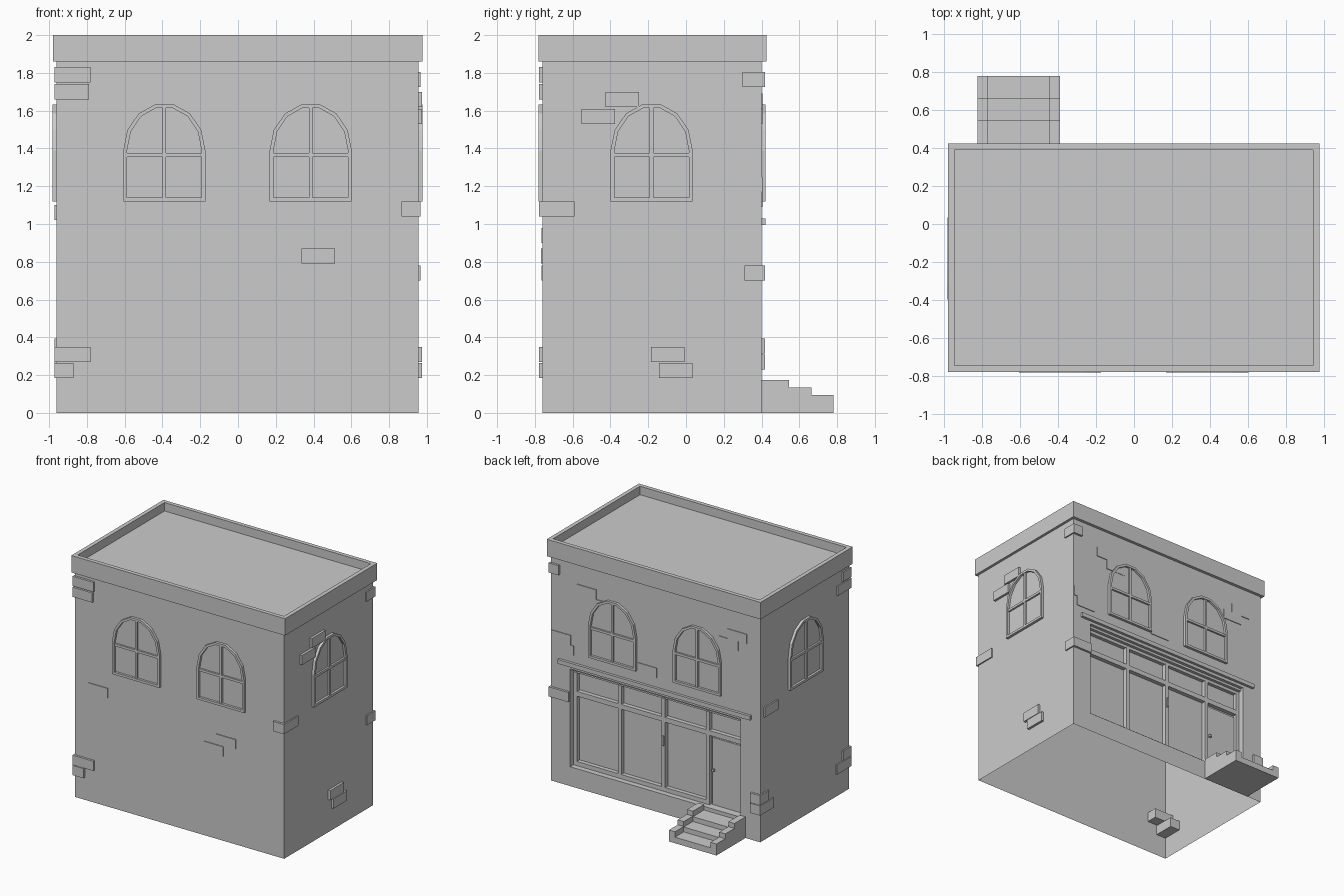
import bpy, bmesh, math
from mathutils import Matrix, Vector

cube = bpy.data.objects.get("Cube")
if cube:
    bpy.data.objects.remove(cube)

GREY = (0.6, 0.6, 0.6, 1)
stone = bpy.data.materials.new("plain_grey")
stone.use_nodes = True
stone.diffuse_color = GREY
stone.node_tree.nodes["Principled BSDF"].inputs["Base Color"].default_value = GREY

# Outer faces of the walls
X0, X1, Y0, Y1 = -0.96, 0.955, -0.76, 0.4
EAVES = 1.86


def finish(name, bm):
    bmesh.ops.recalc_face_normals(bm, faces=bm.faces)
    mesh = bpy.data.meshes.new(name)
    bm.to_mesh(mesh)
    bm.free()
    mesh.materials.append(stone)
    obj = bpy.data.objects.new(name, mesh)
    bpy.context.collection.objects.link(obj)
    return obj


def box_mesh(x0, x1, y0, y1, z0, z1):
    bm = bmesh.new()
    bmesh.ops.create_cube(bm, size=1)
    for v in bm.verts:
        v.co = (x1 if v.co.x > 0 else x0, y1 if v.co.y > 0 else y0, z1 if v.co.z > 0 else z0)
    return bm


def wall_frame(along, out, origin):
    m = Matrix.Identity(4)
    for i, axis in enumerate((along, out, (0, 0, 1), origin)):
        m.col[i].xyz = axis
    return m


# Each wall maps (along, outward, up) to the model
WALLS = {
    "front": wall_frame((1, 0, 0), (0, -1, 0), (0, Y0, 0)),
    "back": wall_frame((1, 0, 0), (0, 1, 0), (0, Y1, 0)),
    "east": wall_frame((0, 1, 0), (1, 0, 0), (X1, 0, 0)),
    "west": wall_frame((0, 1, 0), (-1, 0, 0), (X0, 0, 0)),
}


def slab(name, wall, u0, u1, z0, z1, d0, d1):
    bm = box_mesh(u0, u1, d0, d1, z0, z1)
    bm.transform(WALLS[wall])
    return finish(name, bm)


def face_towards(bm, axis):
    bm.normal_update()
    return max(bm.faces, key=lambda f: f.normal.dot(Vector(axis)))


# Walls: open underneath, with the shop opening recessed into the back
SHOP = 0.78
SILL, HEAD, RECESS = 0.16, 0.97, 0.08
bm = box_mesh(X0, X1, Y0, Y1, 0, EAVES)
bmesh.ops.delete(bm, geom=[face_towards(bm, (0, 0, -1))], context="FACES")
back = face_towards(bm, (0, 1, 0))
bmesh.ops.inset_individual(bm, faces=[back], thickness=0.1)
for v in back.verts:
    v.co.x = math.copysign(SHOP, v.co.x)
    v.co.z = HEAD if v.co.z > 1 else SILL
inner = bmesh.ops.extrude_discrete_faces(bm, faces=[back])["faces"][0]
for v in inner.verts:
    v.co.y -= RECESS
finish("walls", bm)

# Parapet with a sunken roof deck
bm = box_mesh(-0.98, 0.977, -0.78, 0.425, EAVES, 2)
top = face_towards(bm, (0, 0, 1))
bmesh.ops.inset_individual(bm, faces=[top], thickness=0.048)
deck = bmesh.ops.extrude_discrete_faces(bm, faces=[top])["faces"][0]
for v in deck.verts:
    v.co.z -= 0.07
finish("roof_parapet", bm)


# Arched windows
def arch(half, low, spring, rise, sides=7):
    pts = [(half, low)]
    for i in range(sides + 1):
        a = math.pi * i / sides
        pts.append((half * math.cos(a), spring + rise * math.sin(a)))
    return pts + [(-half, low)]


def arched_window(wall, centre):
    rim, out = 0.02, 0.022
    outer = arch(0.217, 1.12, 1.39, 0.25)
    hole = arch(0.217 - rim, 1.12 + rim, 1.39, 0.25 - rim)
    bm = bmesh.new()
    rings = [[bm.verts.new((centre + u, d, z)) for u, z in pts]
             for pts, d in ((outer, 0), (outer, out), (hole, out), (hole, 0))]
    n = len(outer)
    for a, b in zip(rings, rings[1:] + rings[:1]):
        for i in range(n):
            j = (i + 1) % n
            bm.faces.new((a[i], a[j], b[j], b[i]))
    bm.transform(WALLS[wall])
    finish(wall + "_window_frame", bm)

    bm = bmesh.new()
    pane = bm.faces.new([bm.verts.new((centre + u, 0.003, z)) for u, z in hole])
    bm.transform(WALLS[wall])
    pane.normal_update()
    if pane.normal.dot(WALLS[wall].col[1].xyz) < 0:
        pane.normal_flip()
    mesh_obj = bpy.data.meshes.new(wall + "_window_pane")
    bm.to_mesh(mesh_obj)
    bm.free()
    mesh_obj.materials.append(stone)
    bpy.context.collection.objects.link(bpy.data.objects.new(wall + "_window_pane", mesh_obj))

    slab(wall + "_window_mullion", wall, centre - 0.01, centre + 0.01, 1.13, 1.625, 0, 0.018)
    slab(wall + "_window_bar", wall, centre - 0.2, centre + 0.2, 1.355, 1.375, 0, 0.018)


for wall in ("front", "back"):
    for centre in (-0.39, 0.385):
        arched_window(wall, centre)
for wall in ("east", "west"):
    arched_window(wall, -0.182)

# Raised bricks on the wall faces: (wall, start, bottom, projection)
LENGTH, COURSE = 0.177, 0.08
FACE_BRICKS = [
    ("front", -0.835, 0.9, 0.006), ("front", 0.337, 0.79, 0.008), ("front", 0.224, 0.7, 0.006),
    ("east", -0.425, 1.62, 0.02), ("east", -0.553, 1.53, 0.02),
    ("east", -0.185, 0.27, 0.02), ("east", -0.142, 0.185, 0.02),
    ("west", 0.18, 1.02, 0.012),
    ("back", 0.54, 1.61, 0.006), ("back", 0.44, 1.53, 0.006),
    ("back", 0.775, 1.17, 0.006), ("back", 0.745, 1.09, 0.006),
    ("back", -0.84, 1.61, 0.006), ("back", -0.76, 1.53, 0.006),
    ("back", -0.015, 1.11, 0.006),
]
for wall, u, z, out in FACE_BRICKS:
    slab(wall + "_brick", wall, u, u + LENGTH, z, z + COURSE, -0.01, out)

# Corner bricks: (x side, y side, bottom, length along x, length along y)
CORNER_BRICKS = [
    (-1, -1, 1.75, 0.18, 0.09), (-1, -1, 1.66, 0.17, 0.16),
    (-1, -1, 0.27, 0.18, 0.09), (-1, -1, 0.185, 0.09, 0.17),
    (1, -1, 1.04, 0.09, 0.17),
    (1, 1, 1.725, 0.08, 0.1), (1, 1, 0.7, 0.17, 0.09),
    (-1, 1, 0.315, 0.08, 0.1), (-1, 1, 0.23, 0.08, 0.16),
]
PROUD = 0.018
for sx, sy, z, lx, ly in CORNER_BRICKS:
    x, y = (X1 if sx > 0 else X0), (Y1 if sy > 0 else Y0)
    xs = sorted((x + sx * PROUD * 0.6, x - sx * lx))
    ys = sorted((y + sy * PROUD, y - sy * ly))
    finish("corner_brick", box_mesh(*xs, *ys, z, z + COURSE))

# Shopfront: ledge, stepped head, frame posts and rails
slab("shop_ledge", "back", -0.88, 0.88, 0.995, 1.03, -0.01, 0.022)
slab("shop_head_outer", "back", -SHOP, SHOP, 0.95, HEAD, -RECESS, -0.025)
slab("shop_head_inner", "back", -SHOP, SHOP, 0.925, 0.95, -RECESS, -0.05)
POSTS = [0.765, 0.36, -0.042, -0.447, -0.765]
for x in POSTS:
    slab("shop_post", "back", x - 0.016, x + 0.016, SILL, 0.93, -RECESS, -0.045)
slab("shop_transom", "back", -SHOP, SHOP, 0.735, 0.775, -RECESS, -0.045)
slab("shop_bottom_rail", "back", POSTS[3], SHOP, SILL, 0.195, -RECESS, -0.045)
slab("shop_handle", "back", -0.05, -0.035, 0.54, 0.62, -0.05, -0.03)

# Door
slab("door_leaf", "back", -0.745, -0.475, SILL, 0.715, -RECESS, -0.065)
slab("door_handle", "back", -0.5, -0.48, 0.44, 0.46, -0.07, -0.045)

# Entrance steps between stepped side walls
for depth, height in ((0.145, 0.175), (0.265, 0.135), (0.38, 0.095)):
    start = {0.145: 0, 0.265: 0.145, 0.38: 0.265}[depth]
    slab("step_tread", "back", -0.77, -0.445, 0, height - 0.045, start, depth)
    for u in (-0.825, -0.445):
        slab("step_side_wall", "back", u, u + 0.055, 0, height, start, depth)
